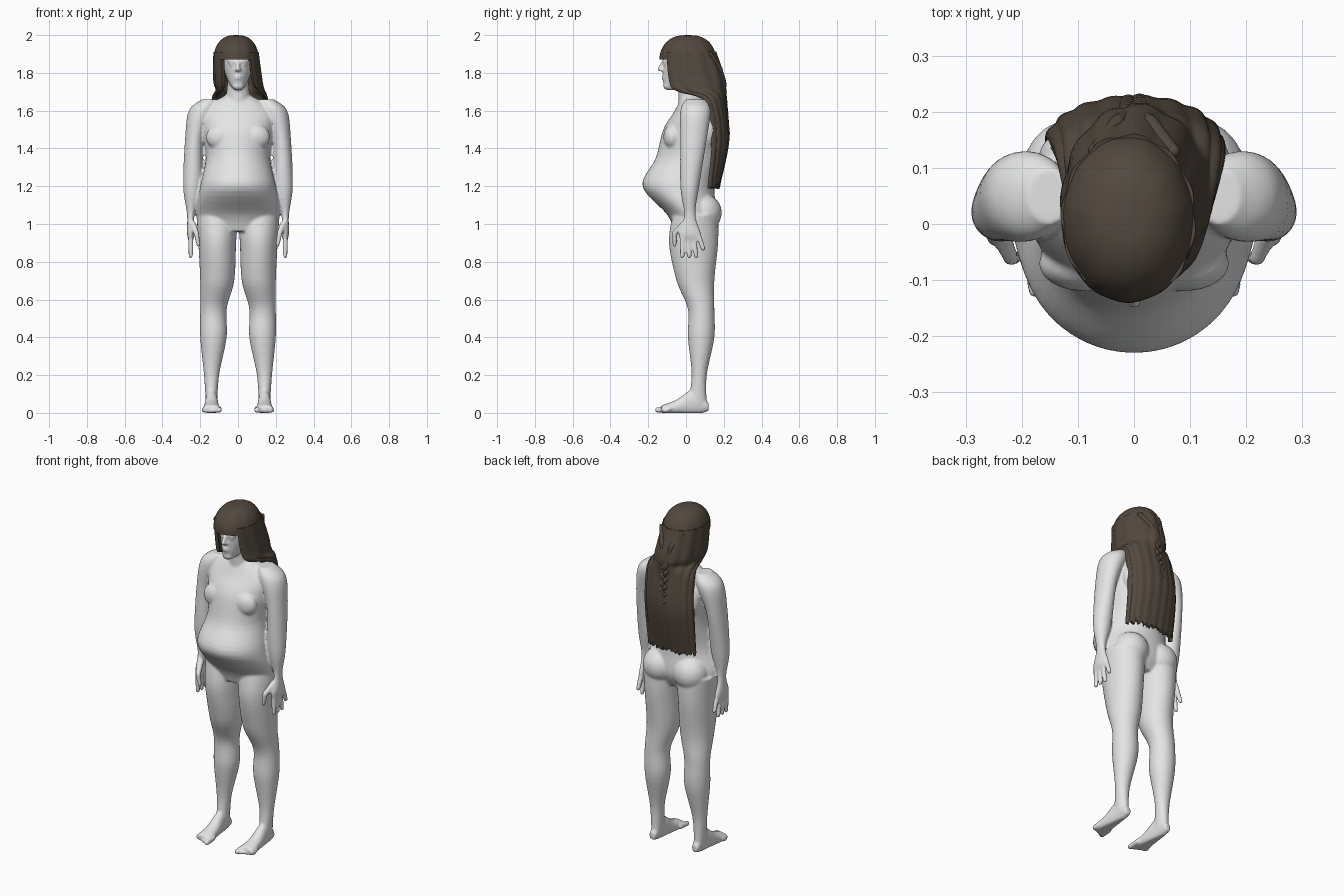
import bpy, bmesh, random
from math import sin, cos, pi, radians
from mathutils import Vector, Matrix

random.seed(4)
if "Cube" in bpy.data.objects:
    bpy.data.objects.remove(bpy.data.objects["Cube"])


def material(name, rgb):
    mat = bpy.data.materials.new(name)
    mat.use_nodes = True
    mat.diffuse_color = (*rgb, 1)
    shader = mat.node_tree.nodes["Principled BSDF"]
    shader.inputs["Base Color"].default_value = (*rgb, 1)
    return mat


SKIN = material("pale grey skin", (0.78, 0.78, 0.78))
HAIR = material("dark brown hair", (0.085, 0.066, 0.05))


def smooth_path(stations, steps=6):
    """Pass a smooth curve through the stations."""
    path = []
    last = len(stations) - 1
    for i in range(last):
        near = [stations[max(0, min(last, i + k))] for k in (-1, 0, 1, 2)]
        for step in range(steps):
            t = step / steps
            path.append([b + t / 2 * (c - a + t * (2*a - 5*b + 4*c - d + t * (3*(b - c) + d - a)))
                         for a, b, c, d in zip(*near)])
    return path + [list(stations[last])]


def loft(bm, stations, side=1, along_y=False, ripple=0, segments=44):
    """Closed tube; a station is (position, centre, centre, radius, radius)."""
    rings = []
    for position, centre_a, centre_b, radius_a, radius_b in smooth_path(stations):
        ring = []
        for k in range(segments):
            angle = 2 * pi * k / segments
            wave = 1 + ripple * sin(11 * angle)
            a = side * (centre_a + radius_a * wave * cos(angle))
            b = centre_b + radius_b * wave * sin(angle)
            ring.append(bm.verts.new((a, position, max(0, b)) if along_y else (a, b, position)))
        rings.append(ring)
    for low, high in zip(rings, rings[1:]):
        for k in range(segments):
            bm.faces.new((low[k], low[k - 1], high[k - 1], high[k]))
    bm.faces.new(rings[0])
    bm.faces.new(rings[-1])


def blob(bm, centre, size, turn=0):
    place = Matrix.Translation(centre) @ Matrix.Rotation(turn, 4, "Y")
    shape = Matrix.Diagonal((*size, 1))
    bmesh.ops.create_icosphere(bm, subdivisions=3, radius=1, matrix=place @ shape)


def limb(bm, points, start_radius, end_radius, side=1):
    """Round-jointed chain of tapering segments."""
    points = [Vector((side * x, y, z)) for x, y, z in points]
    count = len(points) - 1
    radii = [start_radius + (end_radius - start_radius) * i / count for i in range(count + 1)]
    for point, radius in zip(points, radii):
        blob(bm, point, [radius] * 3)
    for i in range(count):
        span = points[i + 1] - points[i]
        turn = span.to_track_quat("Z", "Y").to_matrix().to_4x4()
        middle = Matrix.Translation((points[i] + points[i + 1]) / 2)
        bmesh.ops.create_cone(bm, cap_ends=True, segments=16, radius1=radii[i],
                              radius2=radii[i + 1], depth=span.length, matrix=middle @ turn)


def finish(bm, name, mat, modifiers=()):
    bmesh.ops.recalc_face_normals(bm, faces=bm.faces)
    mesh = bpy.data.meshes.new(name)
    bm.to_mesh(mesh)
    bm.free()
    mesh.materials.append(mat)
    obj = bpy.data.objects.new(name, mesh)
    bpy.context.collection.objects.link(obj)
    bpy.ops.object.select_all(action="DESELECT")
    obj.select_set(True)
    bpy.context.view_layer.objects.active = obj
    for kind, settings in modifiers:
        modifier = obj.modifiers.new(kind.title(), kind)
        for key, value in settings.items():
            setattr(modifier, key, value)
        bpy.ops.object.modifier_apply(modifier=modifier.name)
    bpy.ops.object.shade_smooth_by_angle(angle=radians(50))


body = bmesh.new()

# Torso, neck and head
loft(body, [(0.96, 0, 0.03, 0.17, 0.09), (1.05, 0, 0.03, 0.22, 0.13), (1.2, 0, -0.04, 0.2, 0.19),
            (1.35, 0, 0.01, 0.17, 0.17), (1.5, 0, 0.03, 0.19, 0.15),
            (1.6, 0, 0.04, 0.19, 0.1), (1.68, 0, 0.03, 0.07, 0.05)])
limb(body, [(0, 0.03, 1.62), (0, 0.01, 1.8)], 0.07, 0.05)
loft(body, [(1.71, 0, -0.08, 0.02, 0.03), (1.75, 0, -0.04, 0.05, 0.08), (1.85, 0, 0, 0.08, 0.12),
            (1.95, 0, 0, 0.07, 0.1), (1.98, 0, 0, 0.04, 0.06)])

# Nose, lips and chin
limb(body, [(0, -0.12, 1.86), (0, -0.14, 1.82)], 0.008, 0.012)
for lip in (1.77, 1.783):
    blob(body, (0, -0.116, lip), (0.022, 0.014, 0.006))
blob(body, (0, -0.1, 1.73), (0.03, 0.02, 0.02))

for side in (1, -1):
    # Brow, eye and nostril
    limb(body, [(0.02, -0.117, 1.862), (0.05, -0.097, 1.864)], 0.009, 0.008, side)
    blob(body, (side * 0.03, -0.108, 1.845), (0.015, 0.011, 0.007))
    blob(body, (side * 0.01, -0.126, 1.815), (0.008, 0.012, 0.008))
    # Chest, shoulder blade and seat
    blob(body, (side * 0.09, -0.07, 1.46), (0.08, 0.05, 0.07))
    blob(body, (side * 0.1, 0.12, 1.5), (0.07, 0.05, 0.1))
    blob(body, (side * 0.1, 0.09, 1.06), (0.1, 0.1, 0.1))
    # Leg
    loft(body, [(1.05, 0.11, 0.05, 0.11, 0.12), (0.9, 0.11, 0.04, 0.1, 0.13),
                (0.7, 0.11, 0.05, 0.09, 0.1), (0.55, 0.13, 0.08, 0.07, 0.07),
                (0.4, 0.13, 0.08, 0.07, 0.07), (0.2, 0.14, 0.07, 0.04, 0.04),
                (0.05, 0.14, 0.06, 0.03, 0.05)], side)
    # Foot and toes
    loft(body, [(0.12, 0.14, 0.03, 0.02, 0.02), (0.05, 0.14, 0.06, 0.03, 0.07),
                (-0.05, 0.14, 0.03, 0.04, 0.04), (-0.13, 0.14, 0.02, 0.05, 0.02)], side, True)
    for toe in range(5):
        x = 0.1 + 0.02 * toe
        radius = 0.011 if toe else 0.015
        limb(body, [(x, -0.09, 0.02), (x, 0.01 * toe - 0.15, radius)], radius, radius, side)
    # Arm and palm
    loft(body, [(1.66, 0.15, 0.05, 0.04, 0.05), (1.6, 0.19, 0.05, 0.07, 0.08),
                (1.45, 0.23, 0.04, 0.05, 0.07), (1.2, 0.24, 0.02, 0.05, 0.05),
                (1.05, 0.25, 0.02, 0.02, 0.03), (0.95, 0.25, 0.02, 0.02, 0.06),
                (0.91, 0.25, 0.03, 0.01, 0.05)], side)
    # Fingers, the last one shorter, and thumb
    for finger in range(4):
        y = 0.03 * finger - 0.02
        tip = 0.87 if finger == 3 else 0.83
        limb(body, [(0.25, y, 0.93), (0.25, y + 0.007 * finger, tip)], 0.014, 0.012, side)
    limb(body, [(0.24, -0.01, 1), (0.22, -0.06, 0.95), (0.21, -0.06, 0.89)], 0.018, 0.011, side)

finish(body, "body", SKIN, [("REMESH", {"mode": "VOXEL", "voxel_size": 0.007}),
                            ("SMOOTH", {"factor": 0.5, "iterations": 4})])

# Domed hair cap with fringe
cap = bmesh.new()
dome = []
for i in range(9):
    angle = pi / 2 * i / 8
    spread = 0.02 + 0.98 * abs(cos(angle)) ** 0.8
    dome.append((1.87 + 0.13 * sin(angle), -0.01, 0.01, 0.12 * spread, 0.15 * spread))
loft(cap, dome, ripple=0.006, segments=66)
finish(cap, "hair_cap", HAIR)

# Long hair: curtain open at the face, narrowing to a ragged sheet down the back
curtain = bmesh.new()
path = smooth_path([(1.91, -0.01, 0.01, 0.11, 0.14, 40), (1.76, 0, 0.04, 0.12, 0.16, 40),
                    (1.71, 0.01, 0.05, 0.12, 0.15, 50), (1.65, 0.01, 0.12, 0.14, 0.08, 80),
                    (1.45, 0, 0.14, 0.15, 0.08, 90), (1.2, 0, 0.12, 0.15, 0.05, 90)])
strands = 72
grid = []
for z, x, y, width, depth, gap in path:
    line = []
    for k in range(strands + 1):
        angle = radians(gap + (360 - 2 * gap) * k / strands)
        wave = 1 + 0.02 * sin(18 * pi * k / strands)
        line.append(curtain.verts.new((x + width * wave * sin(angle),
                                       y - depth * wave * cos(angle), z)))
    grid.append(line)
for vert in grid[-1]:
    vert.co.z += random.uniform(-0.015, 0.015)
for upper, lower in zip(grid, grid[1:]):
    for k in range(strands):
        curtain.faces.new((upper[k], upper[k + 1], lower[k + 1], lower[k]))
finish(curtain, "long_hair", HAIR, [("SOLIDIFY", {"thickness": 0.018, "offset": 0})])

# Two swept-back locks joining into a central plait
plait = bmesh.new()
for side in (1, -1):
    limb(plait, [(0.07, 0.13, 1.9), (0.03, 0.18, 1.82), (0, 0.2, 1.7)], 0.012, 0.016, side)
    for knot in range(6):
        drop = (knot + side / 4) / 6
        blob(plait, (side * 0.01, 0.2 + 0.02 * drop, 1.7 - 0.25 * drop),
             (0.014, 0.015, 0.024), side * 0.6)
finish(plait, "plait", HAIR)
